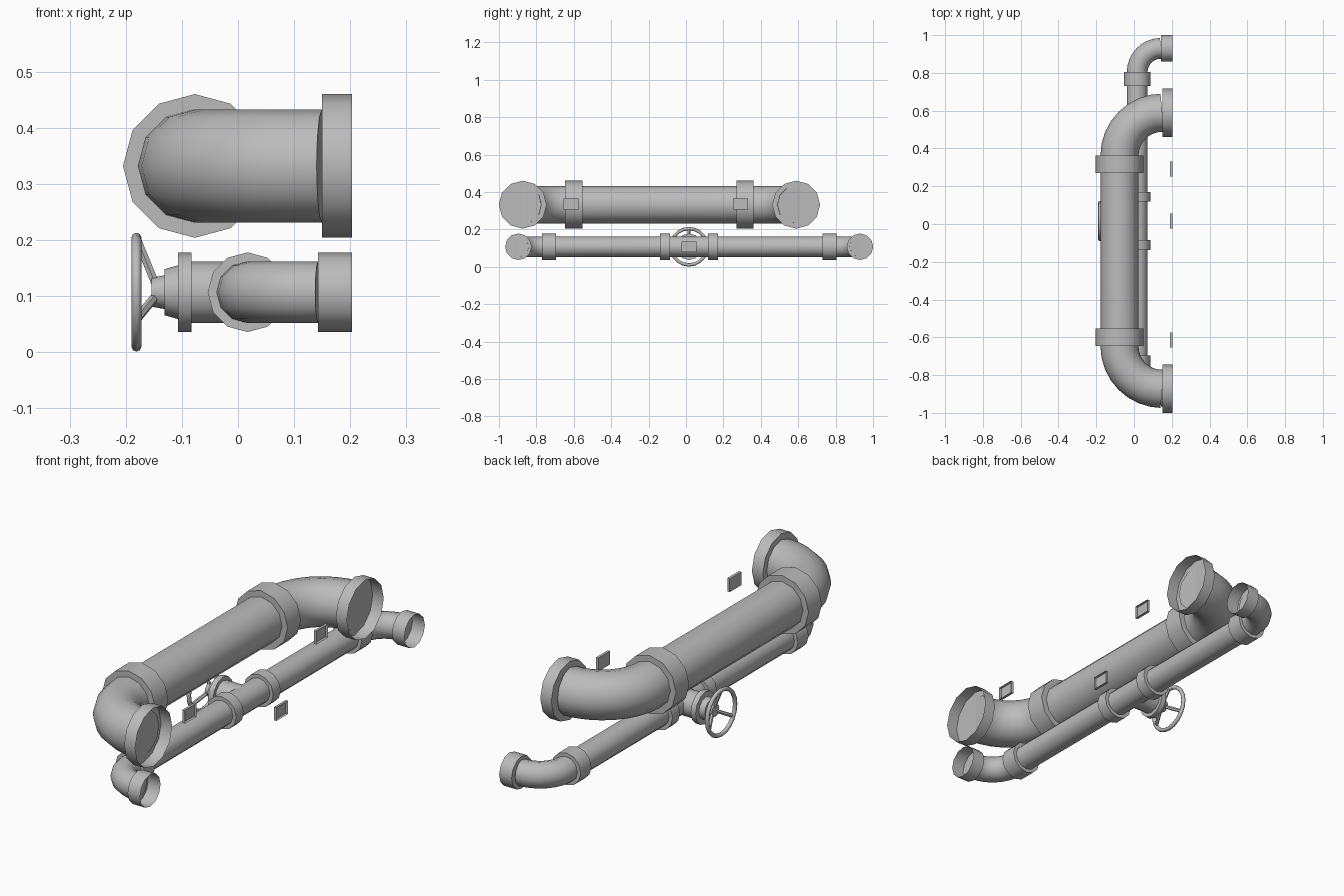
import bpy, bmesh
from math import sin, cos, pi, radians
from mathutils import Vector

cube = bpy.data.objects.get("Cube")
if cube:
    bpy.data.objects.remove(cube, do_unlink=True)

SIDES = 12
WALL_X = 0.203   # plane where the pipes meet the wall

grey = bpy.data.materials.new("painted_grey_metal")
grey.use_nodes = True
grey.diffuse_color = (0.5, 0.5, 0.5, 1)
grey.node_tree.nodes["Principled BSDF"].inputs["Base Color"].default_value = grey.diffuse_color


def finish(bm, name, smooth=True):
    bmesh.ops.recalc_face_normals(bm, faces=bm.faces)
    mesh = bpy.data.meshes.new(name)
    bm.to_mesh(mesh)
    bm.free()
    mesh.materials.append(grey)
    obj = bpy.data.objects.new(name, mesh)
    bpy.context.collection.objects.link(obj)
    if smooth:
        bpy.ops.object.select_all(action='DESELECT')
        obj.select_set(True)
        bpy.context.view_layer.objects.active = obj
        bpy.ops.object.shade_smooth_by_angle(angle=radians(40))
    return obj


def tube(name, points, radii, caps=(True, True), sides=SIDES):
    """Sweep a round section along a path."""
    pts = [Vector(p) for p in points]
    bm = bmesh.new()
    rings = []
    for i, p in enumerate(pts):
        along = (pts[min(i + 1, len(pts) - 1)] - pts[max(i - 1, 0)]).normalized()
        side = along.cross(Vector((0, 0, 1))).normalized()
        up = side.cross(along)
        rings.append([bm.verts.new(p + radii[i] * (cos(a) * side + sin(a) * up))
                      for a in (2 * pi * k / sides for k in range(sides))])
    for a, b in zip(rings, rings[1:]):
        for k in range(sides):
            n = (k + 1) % sides
            bm.faces.new((a[k], a[n], b[n], b[k]))
    for ring, cap in zip((rings[0], rings[-1]), caps):
        if cap:
            bm.faces.new(ring)
    return finish(bm, name)


def pipe_run(name, x, z, ends, radius, collar_radius, flange_x, collar_width):
    """Straight pipe with an elbow, collar and open wall flange at each end."""
    bend = flange_x - x
    path = []
    for end, s in zip(ends, (-1, 1)):
        arc = [(flange_x - bend * cos(a), end - s * bend * (1 - sin(a)), z)
               for a in (pi / 2 * k / 8 for k in range(9))]
        path += arc[::-1] if s < 0 else arc
        label = "front" if s < 0 else "back"
        tube(f"{name}_{label}_flange", [(flange_x, end, z), (WALL_X, end, z)],
             [collar_radius] * 2, caps=(True, False))
        y = end - s * bend
        tube(f"{name}_{label}_collar", [(x, y, z), (x, y - s * collar_width, z)],
             [collar_radius] * 2)
    tube(name, path, [radius] * len(path))


# Two pipe runs
pipe_run("large_pipe", -0.077, 0.332, (-0.873, 0.589), 0.101, 0.128, 0.15, 0.092)
SX, SZ, VY = 0.017, 0.107, 0.016
pipe_run("small_pipe", SX, SZ, (-0.896, 0.93), 0.055, 0.071, 0.143, 0.074)

# Valve collars on the small pipe
for label, s in (("front", -1), ("back", 1)):
    tube(f"valve_{label}_collar", [(SX, VY + s * 0.102, SZ), (SX, VY + s * 0.154, SZ)],
         [0.071] * 2)

# Valve body, ring, bonnet and stem
def valve_part(name, profile):
    tube(name, [(x, VY, SZ) for x, r in profile], [r for x, r in profile])

valve_part("valve_body", [(SX, 0.055), (-0.09, 0.055)])
valve_part("valve_ring", [(-0.083, 0.071), (-0.107, 0.071)])
valve_part("valve_bonnet", [(-0.1, 0.05), (-0.131, 0.041)])
valve_part("valve_stem", [(-0.125, 0.031), (-0.154, 0.026)])

# Hand wheel rim
bpy.ops.mesh.primitive_torus_add(major_radius=0.097, minor_radius=0.009,
                                 major_segments=20, minor_segments=8,
                                 location=(-0.181, VY, SZ), rotation=(0, pi / 2, 0))
rim = bpy.context.object
rim.name = "hand_wheel_rim"
rim.data.materials.append(grey)
bpy.ops.object.shade_smooth_by_angle(angle=radians(60))

# Hand wheel spokes
for i in range(3):
    a = 2 * pi * i / 3
    tube(f"hand_wheel_spoke_{i + 1}",
         [(-0.146, VY + 0.012 * sin(a), SZ + 0.012 * cos(a)),
          (-0.18, VY + 0.095 * sin(a), SZ + 0.095 * cos(a))], [0.008] * 2, sides=6)

# Wall bracket plates, open towards the wall
for name, y, z in (("front_bracket", -0.615, 0.336), ("back_bracket", 0.291, 0.336),
                   ("valve_bracket", VY, SZ)):
    bm = bmesh.new()
    bmesh.ops.create_cube(bm, size=1)
    bmesh.ops.scale(bm, vec=(0.012, 0.08, 0.058), verts=bm.verts)
    bmesh.ops.translate(bm, vec=(WALL_X - 0.006, y, z), verts=bm.verts)
    bm.normal_update()
    bmesh.ops.delete(bm, geom=[f for f in bm.faces if f.normal.x > 0.9], context='FACES_ONLY')
    finish(bm, name, smooth=False)
